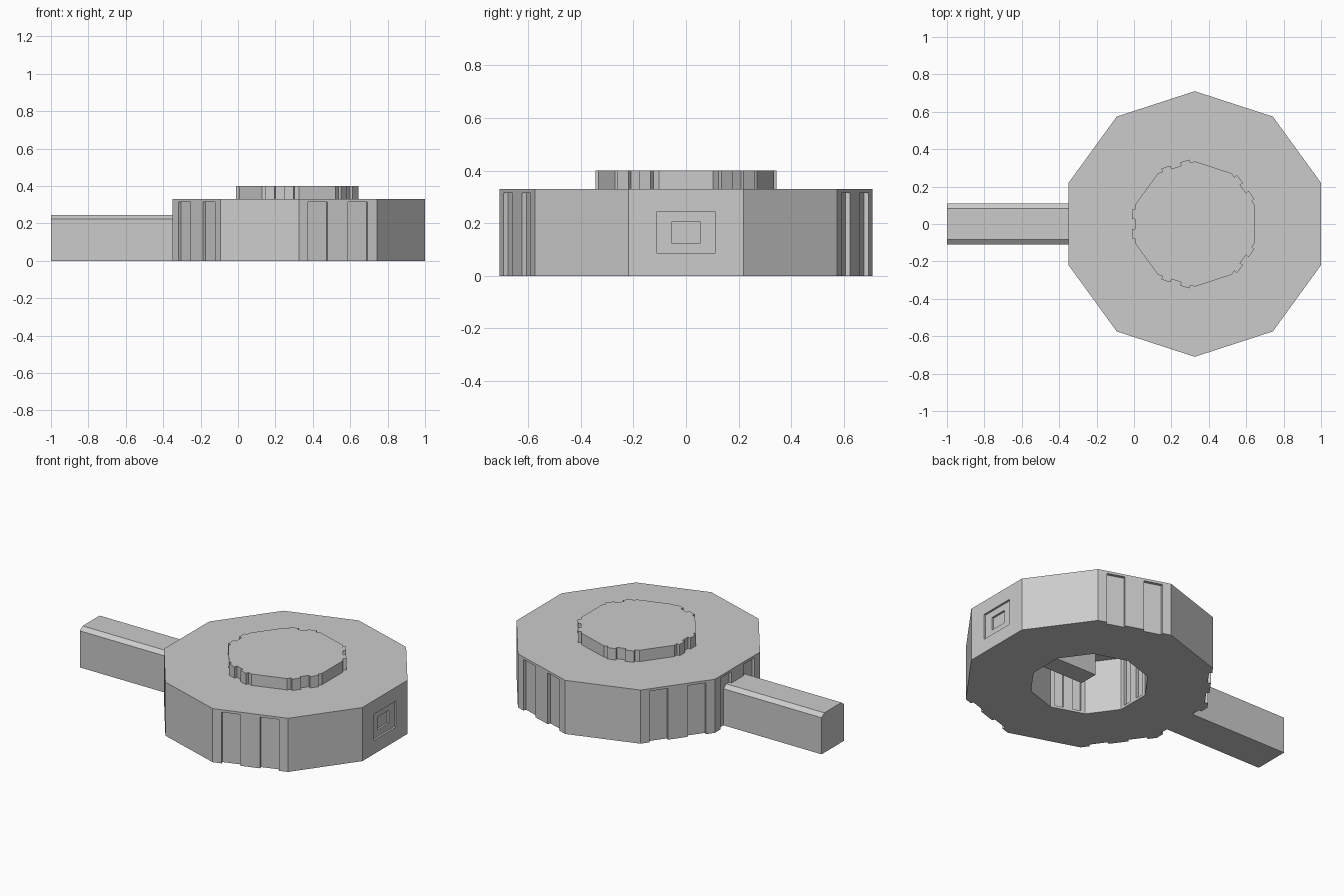
import bpy, bmesh
from math import cos, sin, radians
from mathutils import Vector

if "Cube" in bpy.data.objects:
    bpy.data.objects.remove(bpy.data.objects["Cube"])

CX = 0.325                      # centre of the ten-sided body
COS18 = cos(radians(18))
SLOTS = ((0.12, 0.37), (0.63, 0.88))   # paired panels along one side
DEPTH = 0.018


def corner(r, deg):
    a = radians(deg)
    return Vector((CX + r * cos(a), r * sin(a)))


def ring(r, toothed=(), depth=DEPTH):
    """Ten-sided outline; listed sides carry two shallow teeth."""
    pts = []
    for k in range(10):
        mid = 36 * k
        a, b = corner(r, mid - 18), corner(r, mid + 18)
        out = Vector((cos(radians(mid)), sin(radians(mid)))) * depth
        pts.append(a)
        if mid in toothed:
            for t0, t1 in SLOTS:
                p, q = a.lerp(b, t0), a.lerp(b, t1)
                pts += [p, p + out, q + out, q]
    return pts


def add_prism(bm, pts, z0, z1):
    low = [bm.verts.new((p[0], p[1], z0)) for p in pts]
    top = [bm.verts.new((p[0], p[1], z1)) for p in pts]
    bm.faces.new(low[::-1])
    bm.faces.new(top)
    n = len(pts)
    for i in range(n):
        j = (i + 1) % n
        bm.faces.new((low[i], low[j], top[j], top[i]))


def make(name, prisms):
    bm = bmesh.new()
    for p in prisms:
        add_prism(bm, *p)
    bmesh.ops.recalc_face_normals(bm, faces=bm.faces)
    mesh = bpy.data.meshes.new(name)
    bm.to_mesh(mesh)
    bm.free()
    ob = bpy.data.objects.new(name, mesh)
    bpy.context.collection.objects.link(ob)
    return ob


def rect(x0, x1, y0, y1):
    return [(x0, y0), (x1, y0), (x1, y1), (x0, y1)]


def cut(target, prisms):
    cutter = make("cutter", prisms)
    cutter.hide_render = True
    mod = target.modifiers.new("cut", 'BOOLEAN')
    mod.operation = 'DIFFERENCE'
    mod.solver = 'EXACT'
    mod.object = cutter
    bpy.context.view_layer.objects.active = target
    bpy.ops.object.modifier_apply(modifier=mod.name)
    bpy.data.objects.remove(cutter, do_unlink=True)


# Main body: thick ten-sided ring
body = make("body_ring", [(ring(0.71), 0, 0.33)])
INNER = (36, 108, 180, 252, 324)
cut(body, [(ring(0.335), -0.1, 0.5)])
cut(body, [(ring(0.335, INNER), 0.015, 0.6)])

# Shallow panels on the outer sides
panels = []
for mid in (72, 144, 180, 216, 288):
    a, b = corner(0.71, mid - 18), corner(0.71, mid + 18)
    n = Vector((cos(radians(mid)), sin(radians(mid))))
    for t0, t1 in SLOTS:
        p, q = a.lerp(b, t0), a.lerp(b, t1)
        panels.append(([p - n * DEPTH, p + n * 0.05, q + n * 0.05, q - n * DEPTH], -0.1, 0.315))
cut(body, panels)

# Nested square recess on the right-hand side
cut(body, [(rect(0.988, 1.1, -0.11, 0.11), 0.085, 0.245)])
cut(body, [(rect(0.976, 1.1, -0.055, 0.055), 0.125, 0.205)])

# Raised toothed cap
make("top_cap", [(ring(0.335, INNER), 0.33, 0.40)])

# Bar reaching into the hollow underneath
make("inner_bar", [(rect(0.33, 0.66, -0.06, 0.06), 0.03, 0.3299)])

# Handle: bar with two chamfered top edges, profile in y and z
profile = [(-0.11, 0), (0.11, 0), (0.11, 0.225), (0.083, 0.245), (-0.083, 0.245), (-0.11, 0.225)]
handle = make("handle", [(profile, -1.0, -0.30)])
for v in handle.data.vertices:
    y, z, x = v.co
    v.co = (x, y, z)
